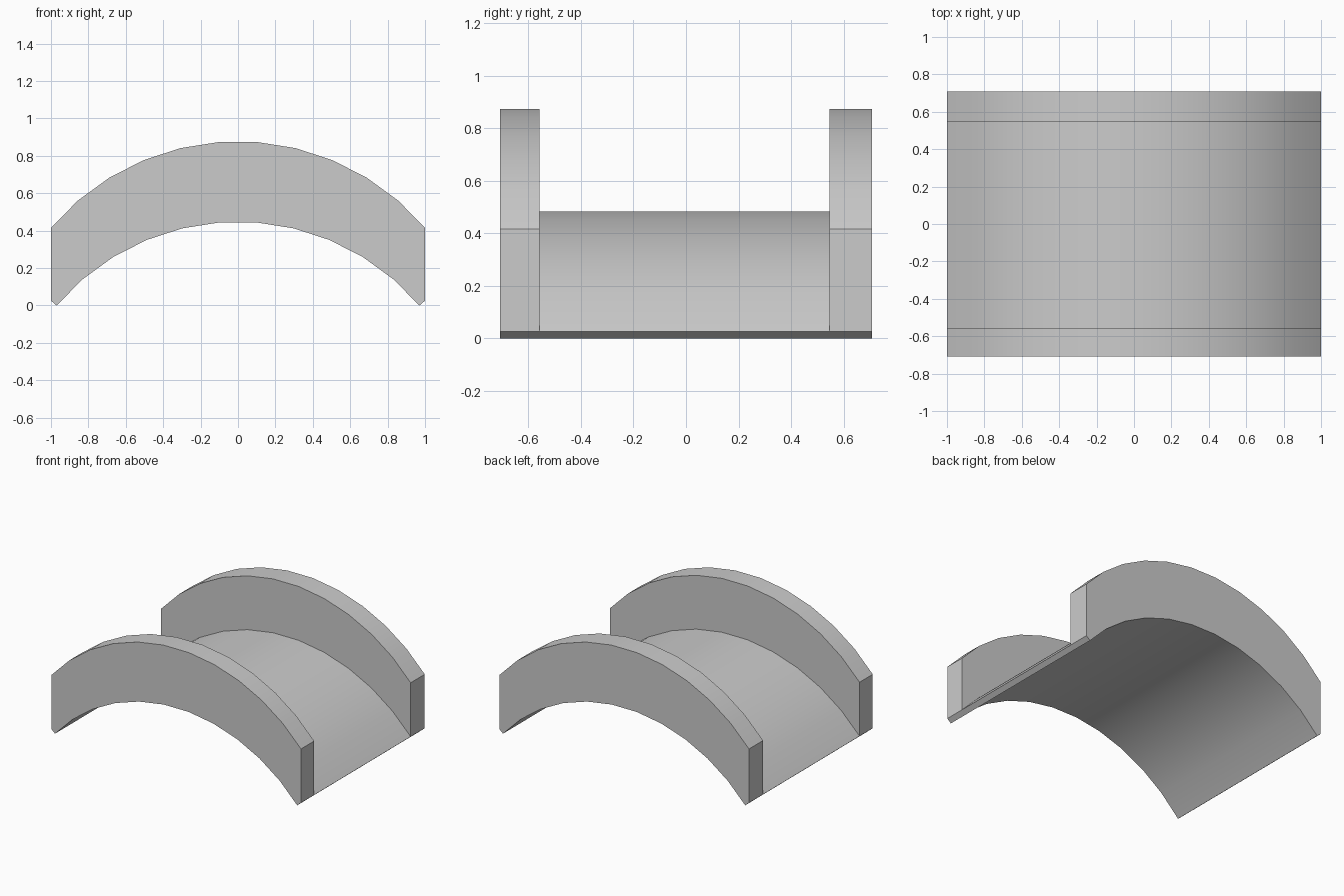
import bpy
import bmesh
import math
from mathutils import Vector

cube = bpy.data.objects.get("Cube")
if cube:
    bpy.data.objects.remove(cube, do_unlink=True)

SEGMENTS = 11
HALF_ANGLE = 0.8646
INNER_R, OUTER_R = 1.275, 1.315
WALL_HEIGHT = 0.39
CENTRE_Z = -INNER_R * math.cos(HALF_ANGLE)
STATIONS = (-0.708, -0.557, 0.547, 0.708)   # end, wall, wall, end along y

grey = bpy.data.materials.new("light_grey")
grey.use_nodes = True
grey.diffuse_color = (0.6, 0.6, 0.6, 1)
grey.node_tree.nodes["Principled BSDF"].inputs["Base Color"].default_value = (0.6, 0.6, 0.6, 1)


def arc(radius):
    """Points of the arch in the xz plane, from left to right."""
    steps = [HALF_ANGLE * (2 * i / SEGMENTS - 1) for i in range(SEGMENTS + 1)]
    return [(radius * math.sin(a), CENTRE_Z + radius * math.cos(a)) for a in steps]


bm = bmesh.new()

# Thin arched plate: a closed section lofted through the stations
section = arc(INNER_R) + arc(OUTER_R)[::-1]
rings = [[bm.verts.new((x, y, z)) for x, z in section] for y in STATIONS]
count = len(section)
wall_bases = []
for span, (near, far) in enumerate(zip(rings, rings[1:])):
    for i in range(count):
        j = (i + 1) % count
        face = bm.faces.new((near[i], near[j], far[j], far[i]))
        on_top = SEGMENTS < i < count - 1
        if on_top and span != 1:
            wall_bases.append(face)
bm.faces.new(rings[0])
bm.faces.new(rings[-1])
bmesh.ops.recalc_face_normals(bm, faces=bm.faces)

# Raised walls: the top of both end spans pulled straight up
raised = bmesh.ops.extrude_face_region(bm, geom=wall_bases)
lifted = [v for v in raised["geom"] if isinstance(v, bmesh.types.BMVert)]
bmesh.ops.translate(bm, verts=lifted, vec=Vector((0, 0, WALL_HEIGHT)))
leftover = [f for f in wall_bases if f.is_valid]
if leftover:
    bmesh.ops.delete(bm, geom=leftover, context="FACES")

# Merge coplanar faces so every flat side is one clean face
bmesh.ops.dissolve_limit(bm, angle_limit=math.radians(0.5),
                         verts=bm.verts, edges=bm.edges)
bmesh.ops.recalc_face_normals(bm, faces=bm.faces)

mesh = bpy.data.meshes.new("arched_saddle")
bm.to_mesh(mesh)
bm.free()
mesh.materials.append(grey)
saddle = bpy.data.objects.new("arched_saddle", mesh)
bpy.context.collection.objects.link(saddle)

# Smooth arcs with crisp rims
bpy.ops.object.select_all(action="DESELECT")
saddle.select_set(True)
bpy.context.view_layer.objects.active = saddle
bpy.ops.object.shade_smooth_by_angle(angle=math.radians(30))
